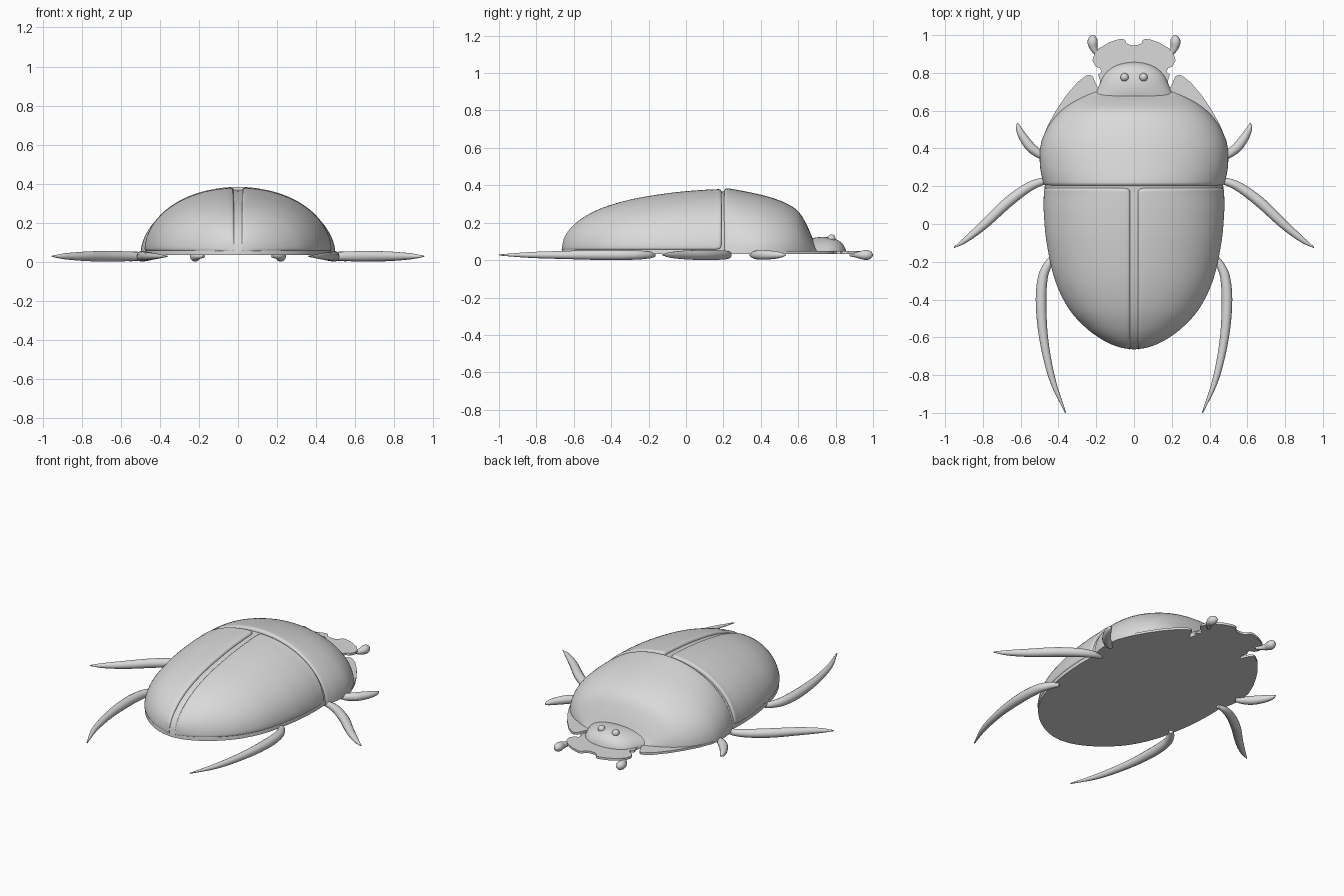
import bpy, bmesh, math
from mathutils import Vector

if "Cube" in bpy.data.objects:
    bpy.data.objects.remove(bpy.data.objects["Cube"])

grey = bpy.data.materials.new("shell_grey")
grey.diffuse_color = (0.7, 0.7, 0.7, 1)
grey.use_nodes = True
grey.node_tree.nodes["Principled BSDF"].inputs["Base Color"].default_value = grey.diffuse_color
BASE = 0.04


def finish(name, bm, angle=40):
    bmesh.ops.remove_doubles(bm, verts=bm.verts, dist=1e-5)
    bmesh.ops.recalc_face_normals(bm, faces=bm.faces)
    me = bpy.data.meshes.new(name)
    bm.to_mesh(me)
    bm.free()
    me.materials.append(grey)
    ob = bpy.data.objects.new(name, me)
    bpy.context.collection.objects.link(ob)
    bpy.ops.object.select_all(action='DESELECT')
    ob.select_set(True)
    bpy.context.view_layer.objects.active = ob
    bpy.ops.object.shade_smooth_by_angle(angle=math.radians(angle))
    return ob


def smooth(points, n):
    """Chord-length cubic curve through the points, n samples per span."""
    p = [Vector(q) for q in points]
    t = [0.0]
    for a, b in zip(p, p[1:]):
        t.append(t[-1] + (b - a).length)
    m = []
    for i in range(len(p)):
        a, b = max(i - 1, 0), min(i + 1, len(p) - 1)
        m.append((p[b] - p[a]) / (t[b] - t[a]))
    out = []
    for i in range(len(p) - 1):
        h = t[i + 1] - t[i]
        for k in range(n):
            s = k / n
            out.append(p[i] * (2*s**3 - 3*s**2 + 1) + m[i] * h * (s**3 - 2*s**2 + s)
                       + p[i + 1] * (3*s**2 - 2*s**3) + m[i + 1] * h * (s**3 - s**2))
    return out + [p[-1]]


def loft(name, rings, angle=40):
    """Skin closed rings and cap both ends."""
    bm = bmesh.new()
    rows = [[bm.verts.new(c) for c in ring] for ring in rings]
    n = len(rows[0])
    for a, b in zip(rows, rows[1:]):
        for i in range(n):
            j = (i + 1) % n
            bm.faces.new((a[i], a[j], b[j], b[i]))
    bm.faces.new(rows[0])
    bm.faces.new(rows[-1])
    return finish(name, bm, angle)


def dome(name, stations, n=40):
    """Half-elliptical sections (y, half width, top z) on a flat base."""
    rings = []
    for y, w, h in stations:
        w, h = max(w, 0.003), max(h, BASE + 0.003)
        rings.append([(w * math.cos(math.pi * i / n), y,
                       BASE + (h - BASE) * math.sin(math.pi * i / n)) for i in range(n + 1)])
    return loft(name, rings)


def plate(name, half, z0, z1):
    """Flat plate from a right-hand outline mirrored in x."""
    outline = half + [(-x, y) for x, y in reversed(half) if x > 1e-4]
    bm = bmesh.new()
    face = bm.faces.new([bm.verts.new((x, y, z0)) for x, y in outline])
    top = bmesh.ops.extrude_face_region(bm, geom=[face])
    bmesh.ops.translate(bm, vec=(0, 0, z1 - z0),
                        verts=[v for v in top['geom'] if isinstance(v, bmesh.types.BMVert)])
    return finish(name, bm)


def limb(name, points, z, side, n=14):
    """Tapered round tube in a horizontal plane; points are (x, y, radius)."""
    path = smooth(points, 6)
    rings = []
    for i, c in enumerate(path):
        a, b = path[max(i - 1, 0)], path[min(i + 1, len(path) - 1)]
        d = Vector((b.x - a.x, b.y - a.y)).normalized()
        r = max(c.z, 0.002)
        rings.append([(side * (c.x - d.y * r * math.cos(u)), c.y + d.x * r * math.cos(u),
                       z + r * math.sin(u)) for u in [2 * math.pi * k / n for k in range(n)]])
    return loft(name, rings, 60)


def wing_section(x0, w, h, z0, r):
    """Wing cover cross-section with rounded seam and lower edges."""
    w, h = max(w, x0 + 0.006), max(h, z0 + 0.006)
    a, b = w - x0, h - z0
    r = min(r, a / 3, b / 3)
    quarter = [math.pi / 2 * k / 4 for k in range(5)]
    t0, t1 = math.asin(r / a), math.acos(r / b)
    pts = []
    for q in quarter[:-1]:
        d = r * (1 - math.cos(q))
        pts.append((x0 + d, z0 + b * math.sqrt(1 - (d / a) ** 2) - r * (1 - math.sin(q))))
    for k in range(25):
        t = t0 + (t1 - t0) * k / 24
        pts.append((x0 + a * math.sin(t), z0 + b * math.cos(t)))
    for q in reversed(quarter[:-1]):
        d = r * (1 - math.cos(q))
        pts.append((x0 + a * math.sqrt(1 - (d / b) ** 2) - r * (1 - math.sin(q)), z0 + d))
    return pts + [(x0, z0)]


# Abdomen: the recessed body under the wing covers
back = [(-.665, .0, .06), (-.652, .08, .125), (-.615, .165, .18), (-.55, .255, .234),
        (-.45, .345, .285), (-.3, .418, .33), (-.1, .463, .364), (.06, .478, .38),
        (.175, .478, .386), (.225, .474, .39)]
dome("abdomen", [(y, w - .004, h - .015) for y, w, h in smooth(back, 5)])

# Wing covers: raised, with a narrow seam between them
R, CORNER = .015, .035
for side, label in ((1, "right"), (-1, "left")):
    rings = []
    stations = [(y, w, h, 0) for y, w, h in smooth(back[:-1], 8)]
    y, w, h, _ = stations[-1]
    for k in range(1, 5):
        q = math.pi / 2 * k / 4
        stations.append((y + R * math.sin(q), w, h, R * (1 - math.cos(q))))
    for y, w, h, s in stations:
        near = max(0, CORNER - (.192 - y))
        round_in = CORNER - math.sqrt(CORNER ** 2 - near ** 2)
        sec = wing_section(.02 + s + round_in * .5, w - s, h - s, .06 + round_in * .5, R)
        rings.append([(side * x, y, z) for x, z in sec])
    loft(label + "_wing_cover", rings)

# Thorax shield with a rounded rear lip
dome("thorax", smooth([(.203, .466, .375), (.208, .474, .386), (.222, .481, .39), (.3, .497, .377),
                       (.4, .497, .356), (.48, .473, .333), (.55, .432, .303), (.605, .38, .262),
                       (.65, .315, .185), (.69, .235, .095), (.72, .17, .05)], 5))
plate("thorax_margin", [(0, .25), (.465, .25), (.495, .3), (.5, .37), (.49, .44), (.455, .525), (.41, .605),
                        (.36, .68), (.3, .75), (.255, .785), (.235, .79), (.218, .78),
                        (.205, .75), (.19, .72), (0, .72)], BASE, .054)

# Head: dome, toothed front plate and eyes
dome("head", smooth([(.66, .22, .12), (.70, .2, .128), (.74, .183, .13), (.78, .165, .125),
                     (.815, .135, .112), (.84, .095, .09), (.855, .04, .06), (.858, .0, .045)], 5))
plate("head_plate", [(0, .7), (.18, .7), (.18, .76), (.19, .79), (.172, .805), (.18, .825),
                     (.205, .835), (.22, .865), (.21, .9), (.185, .93), (.13, .962), (.085, .977),
                     (.06, .98), (.047, .973), (.04, .957), (.02, .947), (0, .946)], BASE, .054)
for side, label in ((1, "right"), (-1, "left")):
    bm = bmesh.new()
    bmesh.ops.create_uvsphere(bm, u_segments=16, v_segments=10, radius=.022)
    bmesh.ops.translate(bm, verts=bm.verts, vec=(side * .05, .777, .122))
    finish(label + "_eye", bm, 60)

    # Antennae and three pairs of legs
    limb(label + "_antenna", [(.175, .88, .008), (.198, .905, .013), (.213, .93, .02),
                              (.219, .96, .027), (.217, .982, .023), (.214, .994, .013),
                              (.213, 1.0, .002)], .034, side)
    limb(label + "_front_leg", [(.47, .35, .012), (.505, .372, .022), (.55, .41, .026),
                                (.59, .465, .022), (.612, .51, .014), (.616, .535, .003)], .034, side)
    limb(label + "_middle_leg", [(.44, .228, .012), (.49, .224, .02), (.56, .194, .025),
                                 (.67, .113, .028), (.79, .0, .024), (.89, -.083, .015),
                                 (.953, -.125, .003)], .034, side)
    limb(label + "_rear_leg", [(.42, -.17, .012), (.45, -.205, .02), (.482, -.28, .026),
                               (.492, -.42, .028), (.476, -.62, .023), (.43, -.83, .016),
                               (.362, -1.0, .003)], .034, side)

# Drop the model onto the ground plane
low = min((o.matrix_world @ v.co).z for o in bpy.context.collection.objects for v in o.data.vertices)
for o in bpy.context.collection.objects:
    o.location.z -= low
